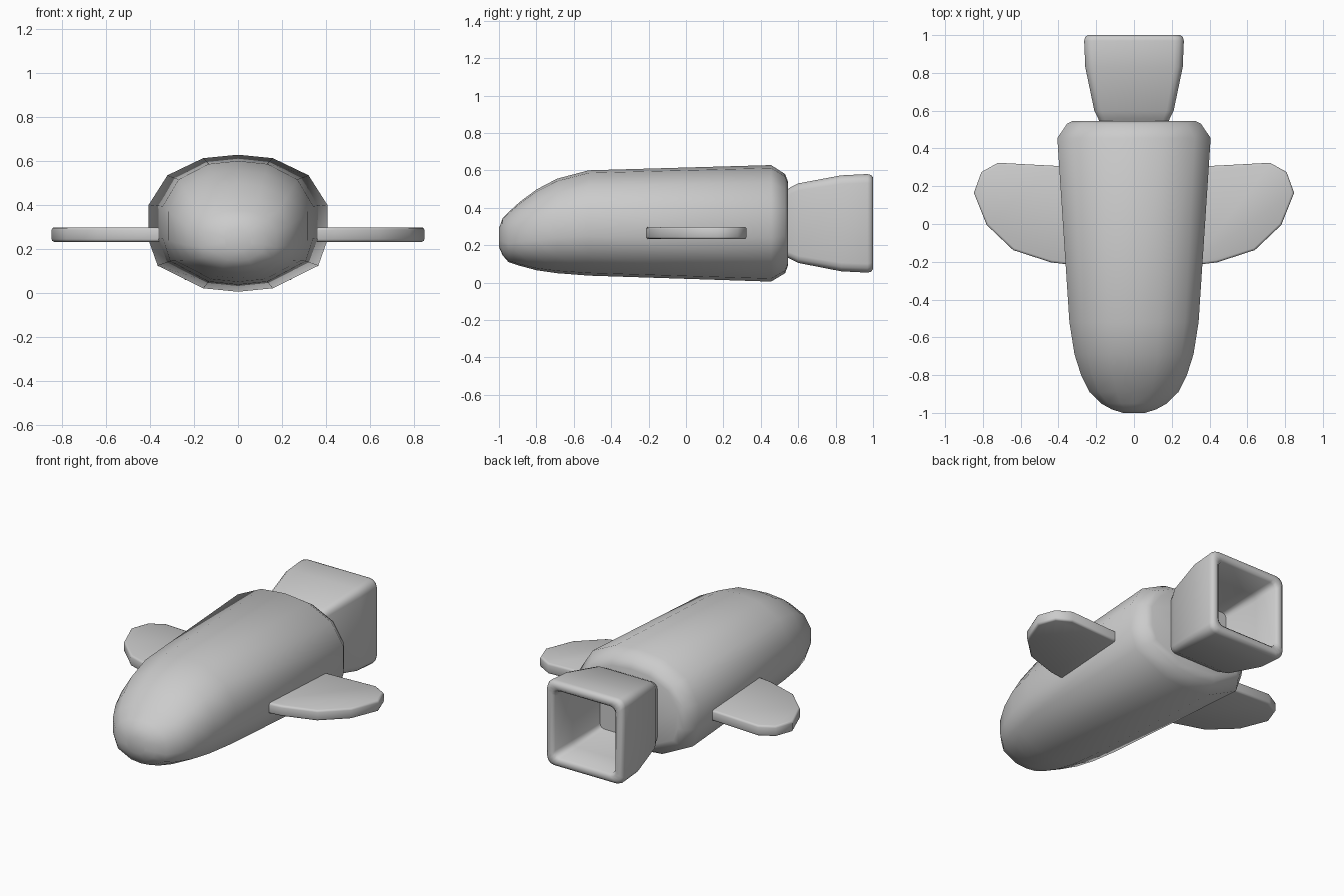
import bpy, bmesh, math

if "Cube" in bpy.data.objects:
    bpy.data.objects.remove(bpy.data.objects["Cube"])


def make_object(name, bm, angle):
    bmesh.ops.recalc_face_normals(bm, faces=bm.faces)
    mesh = bpy.data.meshes.new(name)
    bm.to_mesh(mesh)
    bm.free()
    ob = bpy.data.objects.new(name, mesh)
    bpy.context.collection.objects.link(ob)
    bpy.ops.object.select_all(action='DESELECT')
    ob.select_set(True)
    bpy.context.view_layer.objects.active = ob
    bpy.ops.object.shade_smooth_by_angle(angle=math.radians(angle))
    return ob


def loft(name, section, stations, angle):
    """Skin a unit section through stations (y, half width, bottom z, top z)."""
    bm = bmesh.new()
    rings = []
    for y, w, lo, hi in stations:
        mid, h = (lo + hi) / 2, (hi - lo) / 2
        rings.append([bm.verts.new((u * w, y, mid + v * h)) for u, v in section])
    n = len(section)
    for a, b in zip(rings, rings[1:]):
        for i in range(n):
            j = (i + 1) % n
            bm.faces.new((a[i], a[j], b[j], b[i]))
    bm.faces.new(rings[0])
    bm.faces.new(rings[-1])
    return make_object(name, bm, angle)


# fuselage: faceted oval section, tapering to a blunt nose
half = [(0, 1), (.39, .95), (.79, .7), (1, .27), (1, -.25), (.9, -.62), (.39, -.95), (0, -1)]
oval = half + [(-u, v) for u, v in half[-2:0:-1]]
loft("fuselage", oval, [
    (-1.0, .06, .19, .29), (-.98, .12, .145, .345), (-.95, .175, .11, .375),
    (-.89, .235, .09, .43), (-.80, .28, .066, .497), (-.69, .315, .05, .555),
    (-.52, .342, .037, .60), (.455, .406, .005, .628),
    (.53, .355, .05, .58), (.545, .325, .09, .54)], 50)

# exhaust nozzle: rounded square tube, hollow from the back
square = []
for k in range(4):
    for a in (0, 30, 60, 90):
        t = math.radians(k * 90 + a)
        cx = .82 if k in (0, 3) else -.82
        cz = .82 if k in (0, 1) else -.82
        square.append((cx + .18 * math.cos(t), cz + .18 * math.sin(t)))
loft("exhaust_nozzle", square, [
    (.53, .18, .14, .49), (.56, .19, .125, .51), (.60, .21, .105, .53),
    (.83, .258, .06, .573), (.97, .264, .053, .58), (.99, .259, .058, .575),
    (1.0, .245, .072, .561), (1.0, .222, .095, .538), (.985, .207, .11, .523),
    (.83, .198, .119, .514), (.62, .155, .162, .471)], 50)

# wings: flat paddle outline, mirrored to both sides
outline = [(.30, .305), (.42, .308), (.72, .324), (.808, .275), (.848, .165),
           (.78, -.005), (.64, -.138), (.44, -.203), (.30, -.22)]
for side, name in ((1, "right_wing"), (-1, "left_wing")):
    bm = bmesh.new()
    base = bm.faces.new([bm.verts.new((side * x, y, .232)) for x, y in outline])
    ext = bmesh.ops.extrude_face_region(bm, geom=[base])
    top = [v for v in ext["geom"] if isinstance(v, bmesh.types.BMVert)]
    bmesh.ops.translate(bm, verts=top, vec=(0, 0, .066))
    rim = [e for e in bm.edges if abs(e.verts[0].co.z - e.verts[1].co.z) < .001]
    bmesh.ops.bevel(bm, geom=rim, offset=.012, segments=2, profile=.5, affect='EDGES')
    make_object(name, bm, 50)
